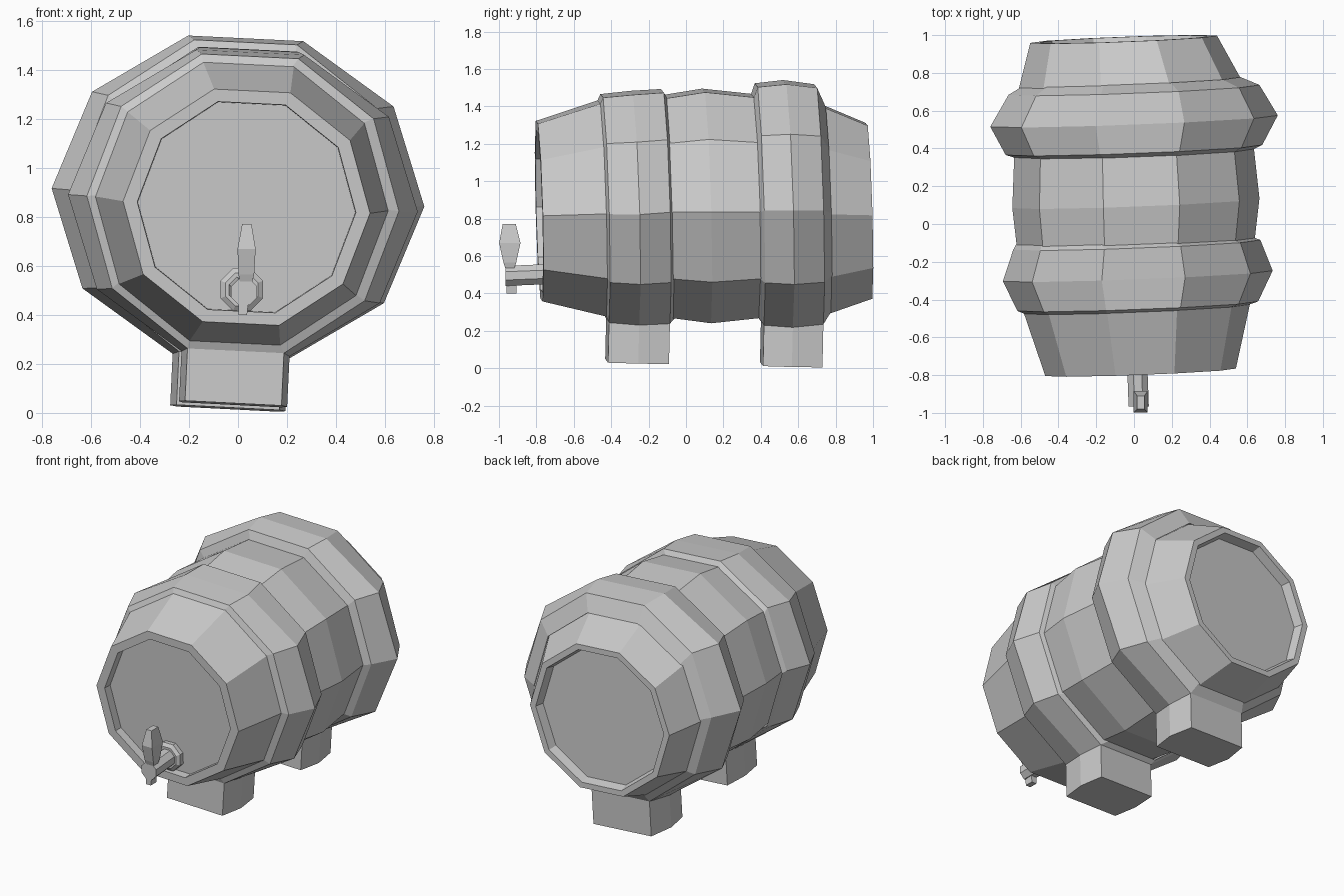
import bpy, bmesh
from math import sin, cos, pi, radians

if "Cube" in bpy.data.objects:
    bpy.data.objects.remove(bpy.data.objects["Cube"])

ROLL = radians(-2.8)


def ring_points(y, cx, cz, rx, rz, n=10):
    """Slightly rolled, leaning polygon around the barrel axis."""
    pts = []
    for i in range(n):
        a = 2 * pi * i / n
        u, v = rx * cos(a), rz * sin(a)
        x = u * cos(ROLL) - v * sin(ROLL)
        z = u * sin(ROLL) + v * cos(ROLL)
        pts.append((cx + x, y + 0.038 * x - 0.028 * z, cz + z))
    return pts


def loft(name, loops, closed=False):
    """Skin a row of point loops; cap the ends, or join last loop to first."""
    bm = bmesh.new()
    rows = [[bm.verts.new(p) for p in loop] for loop in loops]
    n = len(rows[0])
    pairs = list(zip(rows, rows[1:]))
    if closed:
        pairs.append((rows[-1], rows[0]))
    else:
        bm.faces.new(rows[0])
        bm.faces.new(rows[-1])
    for a, b in pairs:
        for i in range(n):
            j = (i + 1) % n
            bm.faces.new((a[i], a[j], b[j], b[i]))
    bmesh.ops.recalc_face_normals(bm, faces=bm.faces)
    me = bpy.data.meshes.new(name)
    bm.to_mesh(me)
    bm.free()
    ob = bpy.data.objects.new(name, me)
    bpy.context.collection.objects.link(ob)
    return ob


def rect(cx, cy, z, hx, hy):
    return [(cx + sx * hx, cy + sy * hy, z)
            for sx, sy in ((-1, -1), (1, -1), (1, 1), (-1, 1))]


# Barrel body with recessed heads: y, centre x, centre z, radius x, radius z
body = [
    (-0.73, 0.035, 0.84, 0.445, 0.445),
    (-0.785, 0.035, 0.84, 0.447, 0.447),
    (-0.785, 0.035, 0.84, 0.505, 0.50),
    (-0.445, 0.015, 0.855, 0.60, 0.60),
    (-0.105, 0.01, 0.865, 0.63, 0.617),
    (0.11, 0.01, 0.868, 0.655, 0.65),
    (0.38, 0.0, 0.868, 0.635, 0.62),
    (0.74, -0.02, 0.852, 0.59, 0.582),
    (0.978, -0.055, 0.842, 0.495, 0.487),
    (0.978, -0.055, 0.842, 0.455, 0.450),
    (0.92, -0.053, 0.842, 0.440, 0.435),
]
loft("barrel_body", [ring_points(*r) for r in body])

# Ridged hoops with sloping edges, each with a foot dropped from its lowest facet
hoops = {
    "front": [(-0.435, 0.02, 0.855, 0.638, 0.633),
              (-0.275, 0.02, 0.857, 0.715, 0.648),
              (-0.11, 0.015, 0.866, 0.655, 0.650)],
    "rear": [(0.392, 0.0, 0.877, 0.68, 0.67),
             (0.545, 0.0, 0.88, 0.762, 0.684),
             (0.71, 0.0, 0.877, 0.665, 0.665)],
}
inner_edges = {"front": ((-0.455, 0.585), (-0.085, 0.615)),
               "rear": ((0.365, 0.61), (0.755, 0.575))}
for side, rings in hoops.items():
    (ya, ra), (yb, rb) = inner_edges[side]
    inner = [(yb, -0.01, 0.858, rb, rb), (ya, 0.01, 0.86, ra, ra)]
    loops = [ring_points(*r) for r in rings]
    loft(side + "_hoop", loops + [ring_points(*r) for r in inner], closed=True)
    top = [l[7] for l in loops] + [l[8] for l in reversed(loops)]
    foot = [(x - 0.01, y - 0.005, 0.03 - 0.0224 * y - 0.05 * x) for x, y, z in top]
    loft(side + "_foot", [top, foot])


# Tap: flange, pipe, spout and handle
def tap_ring(y, r, cx=0.016, cz=0.504):
    return [(cx + r * cos(pi / 8 + i * pi / 4), y,
             cz + r * sin(pi / 8 + i * pi / 4)) for i in range(8)]


loft("tap_flange", [tap_ring(-0.70, 0.094), tap_ring(-0.75, 0.094),
                    tap_ring(-0.765, 0.072)])
loft("tap_pipe", [tap_ring(-0.72, 0.058),
                  tap_ring(-0.966, 0.058, 0.025, 0.494)])
loft("tap_spout", [rect(0.022, -0.933, 0.47, 0.022, 0.028),
                   rect(0.02, -0.933, 0.40, 0.017, 0.028)])
loft("tap_handle", [rect(0.033, -0.942, 0.53, 0.024, 0.022),
                    rect(0.034, -0.942, 0.565, 0.032, 0.034),
                    rect(0.035, -0.942, 0.67, 0.037, 0.057),
                    rect(0.036, -0.945, 0.772, 0.019, 0.035)])
